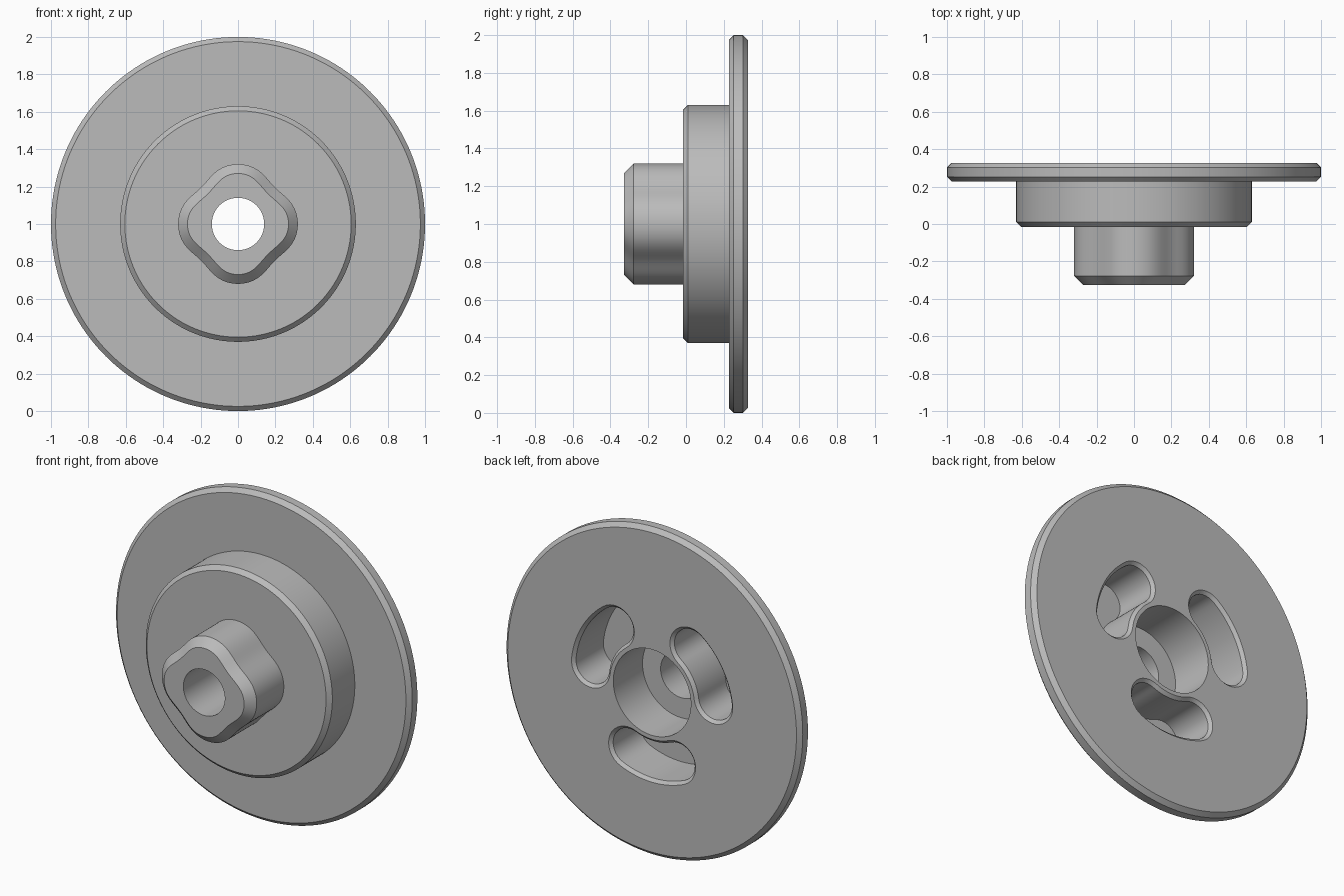
import bpy, bmesh, math
from math import cos, sin, pi, radians
from mathutils import Vector

cube = bpy.data.objects.get("Cube")
if cube:
    bpy.data.objects.remove(cube, do_unlink=True)

SEGMENTS = 160
CENTRE_Z = 1.0

grey = bpy.data.materials.new("satin grey")
grey.use_nodes = True
colour = (0.5, 0.5, 0.5, 1)
grey.diffuse_color = colour
grey.node_tree.nodes["Principled BSDF"].inputs["Base Color"].default_value = colour


def loft(name, sections, closed):
    """Skin a list of (y, outline) sections; closed joins last to first, else caps the ends."""
    bm = bmesh.new()
    rings = [[bm.verts.new((x, y, z + CENTRE_Z)) for x, z in outline]
             for y, outline in sections]
    pairs = list(zip(rings, rings[1:]))
    if closed:
        pairs.append((rings[-1], rings[0]))
    else:
        bm.faces.new(rings[0])
        bm.faces.new(rings[-1])
    for a, b in pairs:
        for i in range(len(a)):
            j = (i + 1) % len(a)
            bm.faces.new((a[i], a[j], b[j], b[i]))
    bmesh.ops.recalc_face_normals(bm, faces=bm.faces)
    mesh = bpy.data.meshes.new(name)
    bm.to_mesh(mesh)
    bm.free()
    mesh.materials.append(grey)
    obj = bpy.data.objects.new(name, mesh)
    bpy.context.collection.objects.link(obj)
    return obj


def circle(radius):
    angles = [2 * pi * i / SEGMENTS for i in range(SEGMENTS)]
    return [(radius * cos(a), radius * sin(a)) for a in angles]


def lobed(inset):
    """Four-lobed grip outline, inset along its normals."""
    pts = []
    for i in range(SEGMENTS):
        a = 2 * pi * i / SEGMENTS
        r = 0.3015 + 0.021 * cos(4 * a) - 0.0025 * cos(8 * a)
        pts.append(Vector((r * cos(a), r * sin(a))))
    out = []
    for i, p in enumerate(pts):
        t = (pts[(i + 1) % SEGMENTS] - pts[i - 1]).normalized()
        out.append((p.x - t.y * inset, p.y + t.x * inset))
    return out


def kidney(middle, half_width, mid_radius=0.417, spread=radians(23), steps=16):
    """Curved slot outline with round ends, centred on the angle middle."""
    lo, hi = middle - spread, middle + spread
    pts = []

    def arc(cx, cz, r, a0, a1):
        for i in range(steps):
            a = a0 + (a1 - a0) * i / steps
            pts.append((cx + r * cos(a), cz + r * sin(a)))

    arc(0, 0, mid_radius + half_width, lo, hi)
    arc(mid_radius * cos(hi), mid_radius * sin(hi), half_width, hi, hi + pi)
    arc(0, 0, mid_radius - half_width, hi, lo)
    arc(mid_radius * cos(lo), mid_radius * sin(lo), half_width, lo + pi, lo + 2 * pi)
    return pts


# Flanged body: back recess, disc, hub, lobed grip and through bore in one skin
BACK, FLANGE, HUB, FRONT, FLOOR = 0.327, 0.227, -0.015, -0.327, 0.045
EDGE, GRIP_EDGE = 0.025, 0.05
body = loft("flanged_knob", [
    (FLOOR, circle(0.262)),
    (BACK, circle(0.262)),
    (BACK, circle(1 - EDGE)),
    (BACK - EDGE, circle(1)),
    (FLANGE + EDGE, circle(1)),
    (FLANGE, circle(1 - EDGE)),
    (FLANGE, circle(0.63)),
    (HUB + EDGE, circle(0.63)),
    (HUB, circle(0.63 - EDGE)),
    (HUB, lobed(0)),
    (FRONT + GRIP_EDGE, lobed(0)),
    (FRONT, lobed(GRIP_EDGE)),
    (FRONT, circle(0.14)),
    (FLOOR, circle(0.14)),
], closed=True)

# Three chamfered kidney pockets in the back
bpy.context.view_layer.objects.active = body
body.select_set(True)
for degrees in (30, 150, 270):
    a = radians(degrees)
    cutter = loft("pocket_cutter", [
        (FLOOR, kidney(a, 0.113)),
        (BACK - 0.018, kidney(a, 0.113)),
        (BACK + 0.004, kidney(a, 0.135)),
    ], closed=False)
    cutter.hide_render = True
    cut = body.modifiers.new("pocket", 'BOOLEAN')
    cut.operation = 'DIFFERENCE'
    cut.solver = 'EXACT'
    cut.object = cutter
    bpy.ops.object.modifier_apply(modifier=cut.name)
    bpy.data.objects.remove(cutter, do_unlink=True)

bpy.ops.object.shade_smooth_by_angle(angle=radians(30))
